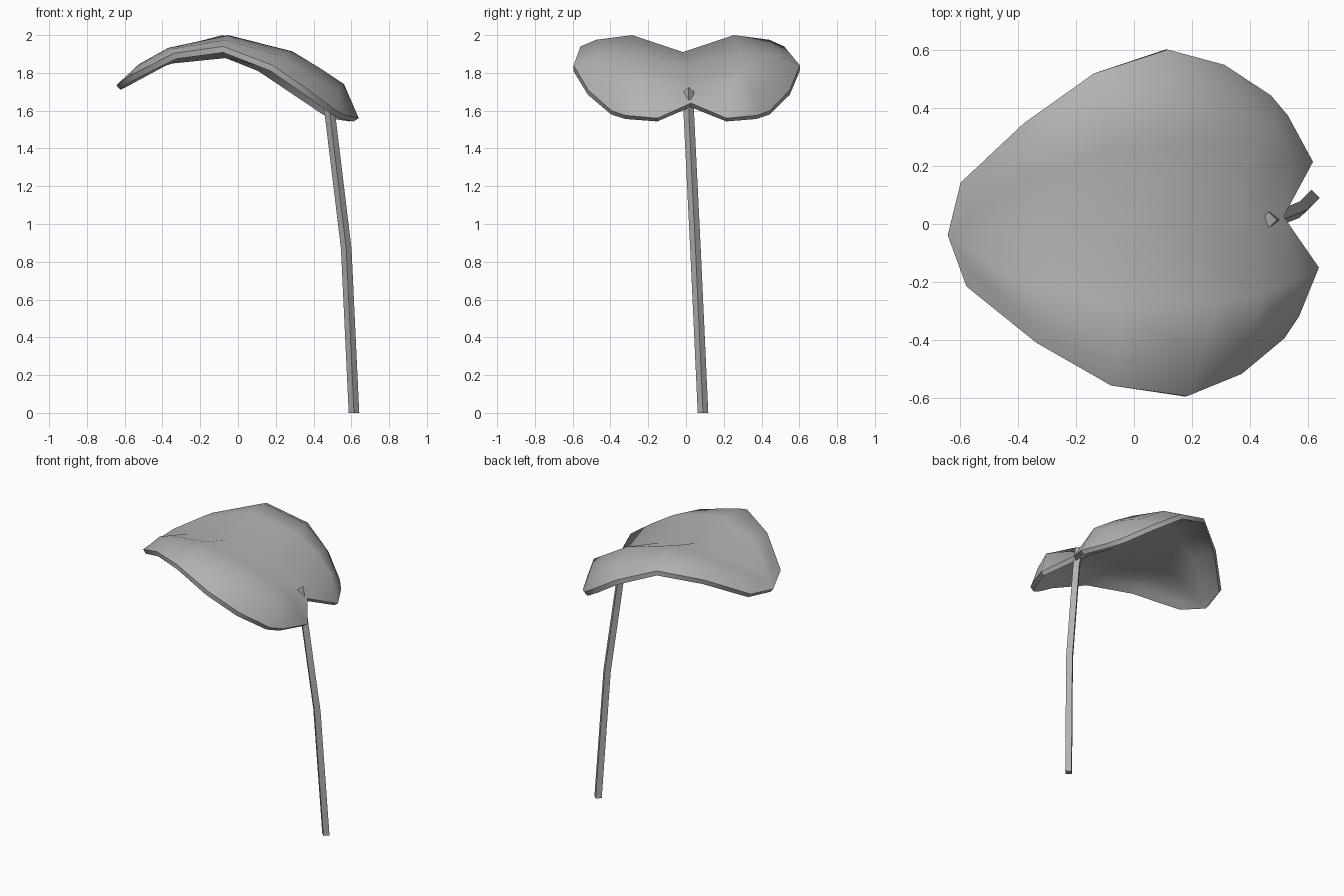
import bpy
import bmesh
import math
from mathutils import Matrix, Vector

cube = bpy.data.objects.get("Cube")
if cube:
    bpy.data.objects.remove(cube, do_unlink=True)

# One plain grey for the whole plant
grey = (.45, .45, .45, 1)
material = bpy.data.materials.new("plain_grey")
material.use_nodes = True
material.diffuse_color = grey
shader = material.node_tree.nodes["Principled BSDF"]
shader.inputs["Base Color"].default_value = grey
shader.inputs["Roughness"].default_value = .8


def add_object(name, bm, smooth_angle):
    """Turn a bmesh into a linked, shaded object with the grey material."""
    mesh = bpy.data.meshes.new(name)
    bm.to_mesh(mesh)
    bm.free()
    obj = bpy.data.objects.new(name, mesh)
    bpy.context.collection.objects.link(obj)
    mesh.materials.append(material)
    bpy.ops.object.select_all(action='DESELECT')
    obj.select_set(True)
    bpy.context.view_layer.objects.active = obj
    bpy.ops.object.shade_smooth_by_angle(angle=math.radians(smooth_angle))


# Half leaf: each row runs from the midrib over the raised ridge to the edge
tip = (-.645, 0, 1.735)
rows = [
    [(-.55, 0, 1.815), (-.53, .08, 1.84), (-.56, .13, 1.8), (-.59, .18, 1.77)],
    [(-.36, 0, 1.88), (-.38, .18, 1.925), (-.37, .3, 1.915), (-.36, .38, 1.89)],
    [(-.07, 0, 1.91), (-.07, .27, 2), (-.09, .46, 1.975), (-.11, .54, 1.94)],
    [(.2, 0, 1.85), (.27, .28, 1.915), (.2, .49, 1.89), (.15, .6, 1.84)],
    [(.37, 0, 1.75), (.42, .27, 1.825), (.38, .45, 1.775), (.343, .535, 1.71)],
    [(.518, 0, 1.64), (.55, .22, 1.74), (.51, .34, 1.7), (.498, .42, 1.6)],
]
lobe_edge = [(.552, .348, 1.575), (.63, .183, 1.56)]


def half_leaf(bm, side):
    """Add one half of the blade, on the +y or -y side."""
    def vert(p):
        return bm.verts.new((p[0], p[1] * side, p[2]))

    point = vert(tip)
    grid = [[vert(p) for p in row] for row in rows]
    faces = [(point, a, b) for a, b in zip(grid[0], grid[0][1:])]
    for near, far in zip(grid, grid[1:]):
        for i in range(len(near) - 1):
            faces.append((near[i], far[i], far[i + 1], near[i + 1]))
    # Rounded lobe beside the notch
    notch, ridge, outer, edge = grid[-1]
    back, corner = [vert(p) for p in lobe_edge]
    faces += [(outer, back, edge), (ridge, corner, back, outer),
              (notch, corner, ridge)]
    for face in faces:
        bm.faces.new(face)


# Heart-shaped blade, welded along the midrib
bm = bmesh.new()
for side in (1, -1):
    half_leaf(bm, side)
bmesh.ops.remove_doubles(bm, verts=bm.verts[:], dist=.001)

# Natural unevenness: the middle sways aside and the tip end twists a little
for v in bm.verts:
    twist = min(1, max(0, (-.2 - v.co.x) / .3))
    v.co.z -= .07 * twist * v.co.y
    v.co.y -= .013 * max(0, 1 - abs(v.co.x + .2) / .4)

# Underside: a copy of the surface moved towards the axis of the leaf's arch
thickness = .032
arch_axis = Vector((-.1, 0, 1.1))
shell = bmesh.ops.extrude_face_region(bm, geom=bm.faces[:], use_keep_orig=True)
for v in shell["geom"]:
    if isinstance(v, bmesh.types.BMVert):
        inward = arch_axis - v.co
        inward.y = 0
        v.co += inward.normalized() * thickness
bmesh.ops.recalc_face_normals(bm, faces=bm.faces[:])

# Slight turn about the vertical
bmesh.ops.rotate(bm, verts=bm.verts[:], cent=(0, 0, 0),
                 matrix=Matrix.Rotation(math.radians(3.2), 3, 'Z'))
bmesh.ops.translate(bm, verts=bm.verts[:], vec=(0, -.003, 0))
add_object("leaf_blade", bm, 50)

# Four-sided bent stalk whose slanted top just pierces the blade
path = [(.614, .09, 0), (.573, .05, .87), (.487, .015, 1.58), (.465, .014, 1.7)]
slants = [0, 0, 0, .9]
radius = .028
bm = bmesh.new()
rings = []
for centre, slant in zip(path, slants):
    ring = []
    for k in range(4):
        turn = k * math.pi / 2
        offset = Vector((math.cos(turn), math.sin(turn), 0)) * radius
        offset.z = offset.x * slant
        ring.append(bm.verts.new(Vector(centre) + offset))
    rings.append(ring)
for low, high in zip(rings, rings[1:]):
    for k in range(4):
        n = (k + 1) % 4
        bm.faces.new((low[k], low[n], high[n], high[k]))
bm.faces.new(rings[0][::-1])
bm.faces.new(rings[-1])
add_object("stalk", bm, 30)
